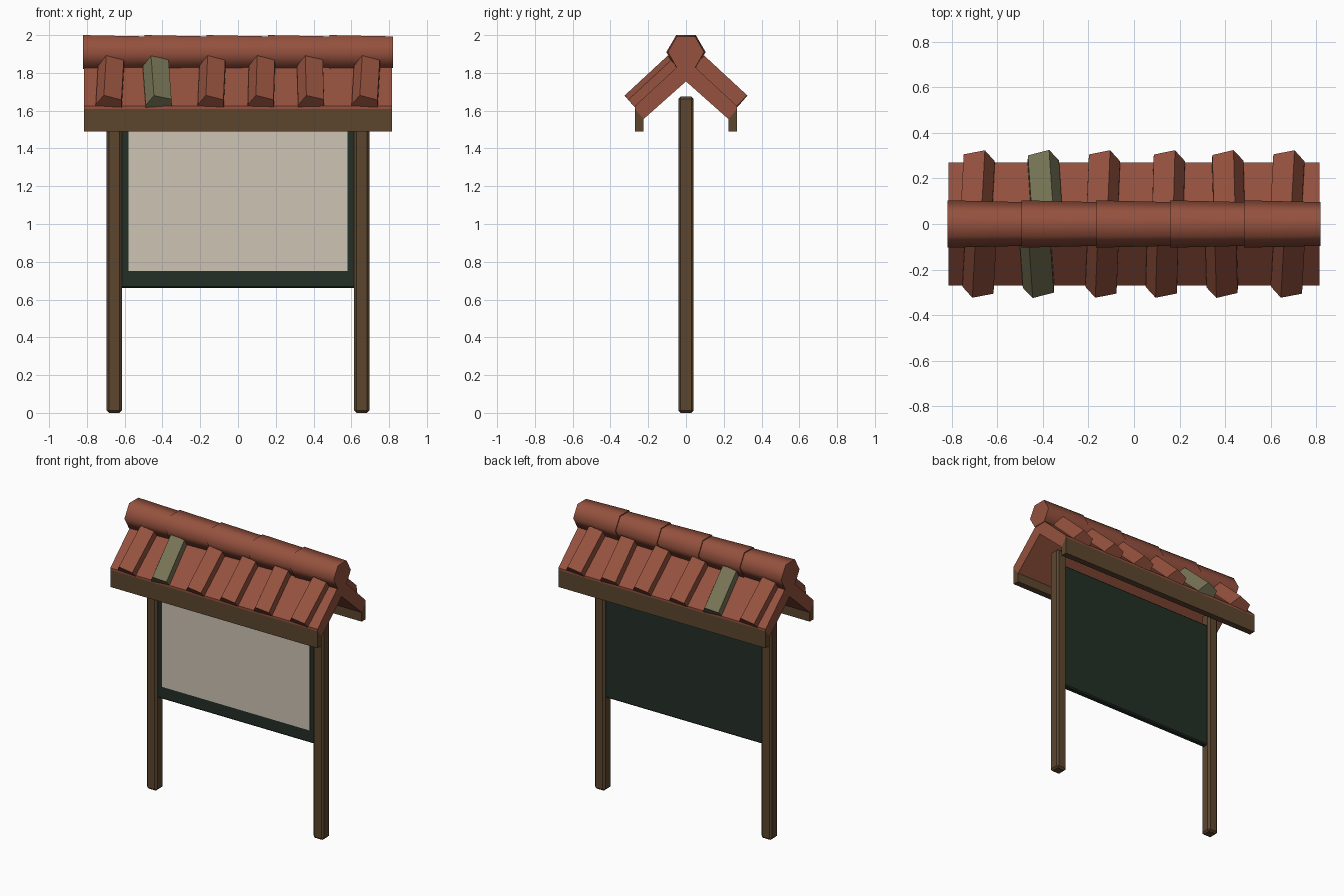
import bpy, bmesh, math
from mathutils import Matrix, Vector

cube = bpy.data.objects.get("Cube")
if cube:
    bpy.data.objects.remove(cube, do_unlink=True)


def material(name, rgb):
    m = bpy.data.materials.new(name)
    m.use_nodes = True
    m.diffuse_color = (*rgb, 1)
    bsdf = m.node_tree.nodes["Principled BSDF"]
    bsdf.inputs["Base Color"].default_value = (*rgb, 1)
    bsdf.inputs["Roughness"].default_value = 0.9
    return m


CLAY = material("clay red", (0.30, 0.083, 0.048))
MOSS = material("mossy olive", (0.18, 0.17, 0.09))
WOOD = material("brown wood", (0.107, 0.062, 0.028))
GREEN = material("dark green", (0.017, 0.029, 0.020))
PAPER = material("pale paper", (0.61, 0.55, 0.45))


def finish(name, bm, mat):
    bmesh.ops.recalc_face_normals(bm, faces=bm.faces)
    mesh = bpy.data.meshes.new(name)
    bm.to_mesh(mesh)
    bm.free()
    mesh.materials.append(mat)
    obj = bpy.data.objects.new(name, mesh)
    bpy.context.collection.objects.link(obj)
    return obj


def box(name, low, high, mat, bevel=0):
    low, high = Vector(low), Vector(high)
    bm = bmesh.new()
    bmesh.ops.create_cube(bm, size=1)
    bmesh.ops.scale(bm, vec=high - low, verts=bm.verts)
    bmesh.ops.translate(bm, vec=(low + high) / 2, verts=bm.verts)
    if bevel:
        bmesh.ops.bevel(bm, geom=bm.edges[:], offset=bevel, segments=1, affect='EDGES')
    return finish(name, bm, mat)


def prism(name, section, length, frame, mat):
    """Extrude a 2D section along the local z axis of a frame."""
    bm = bmesh.new()
    face = bm.faces.new([bm.verts.new((u, v, 0)) for u, v in section])
    new = bmesh.ops.extrude_face_region(bm, geom=[face])["geom"]
    top = [g for g in new if isinstance(g, bmesh.types.BMVert)]
    bmesh.ops.translate(bm, vec=(0, 0, length), verts=top)
    bmesh.ops.transform(bm, matrix=frame, verts=bm.verts)
    return finish(name, bm, mat)


def axes(x, y, z, origin):
    m = Matrix((x, y, z)).transposed().to_4x4()
    m.translation = origin
    return m


# Posts
for side, x in (("right", -0.655), ("left", 0.655)):
    box(side + "_post", (x - 0.04, -0.04, 0), (x + 0.04, 0.04, 1.675), WOOD, 0.012)

# Notice board and its sheet
box("board", (-0.63, -0.022, 0.66), (0.63, 0.022, 1.58), GREEN, 0.008)
box("notice_sheet", (-0.58, -0.027, 0.75), (0.58, -0.02, 1.54), PAPER)

# Roof shell and eave boards, extruded along x
HALF = 0.815
along_x = axes((0, 1, 0), (0, 0, 1), (1, 0, 0), (-HALF, 0, 0))
outer = [(0.225, 1.555), (0.27, 1.61), (0.27, 1.625)]
shell = [(0, 1.755)] + outer + [(0, 1.875)] + [(-y, z) for y, z in reversed(outer)]
prism("roof_shell", shell, 2 * HALF, along_x, CLAY)
eave = [(0.225, 1.49), (0.27, 1.49), (0.27, 1.61), (0.225, 1.555)]
for side, s in (("front", -1), ("back", 1)):
    prism(side + "_eave_board", [(s * y, z) for y, z in eave], 2 * HALF, along_x, WOOD)

# Raised tiles on both slopes
slope = math.atan2(0.25, 0.27)
c, s = math.cos(slope), math.sin(slope)
tile = [(-0.07, -0.01), (-0.068, 0.012), (-0.025, 0.08), (0.068, 0.05), (0.07, -0.01)]
centres = {
    "front": (-0.685, -0.42, -0.145, 0.12, 0.387, 0.67),
    "back": (-0.68, -0.398, -0.13, 0.155, 0.412, 0.68),
}
yaws = (0.04, -0.05, 0.03, 0.02, -0.02, 0.04)
for side, turn in (("front", 0), ("back", math.pi)):
    for i, (x, yaw) in enumerate(zip(centres[side], yaws)):
        frame = axes((1, 0, 0), (0, -s, c), (0, c, s), (0, -0.27, 1.622))
        place = Matrix.Translation((x, 0, 0)) @ Matrix.Rotation(turn, 4, 'Z') @ frame
        place = place @ Matrix.Rotation(yaw, 4, 'Y')
        prism(f"{side}_tile_{i + 1}", tile, 0.31, place, MOSS if i == 1 else CLAY)

# Ridge caps: five slightly tapered six-sided tubes, smooth round the side
step = 2 * HALF / 5
for i in range(5):
    bm = bmesh.new()
    bmesh.ops.create_cone(bm, cap_ends=True, segments=6, radius1=0.104, radius2=0.096, depth=step + 0.01)
    for f in bm.faces:
        f.smooth = len(f.verts) == 4
    turn = Matrix.Rotation(math.pi / 2, 4, 'Y')
    # Flat sides face up and down
    bmesh.ops.rotate(bm, matrix=Matrix.Rotation(math.pi / 6, 3, 'Z'), verts=bm.verts)
    if max(abs((turn @ v.co).y) for v in bm.verts) < 0.1:
        bmesh.ops.rotate(bm, matrix=Matrix.Rotation(math.pi / 6, 3, 'Z'), verts=bm.verts)
    bmesh.ops.transform(bm, matrix=turn, verts=bm.verts)
    bmesh.ops.translate(bm, vec=(-HALF + step * (i + 0.5), 0, 1.91), verts=bm.verts)
    finish(f"ridge_cap_{i + 1}", bm, CLAY)
